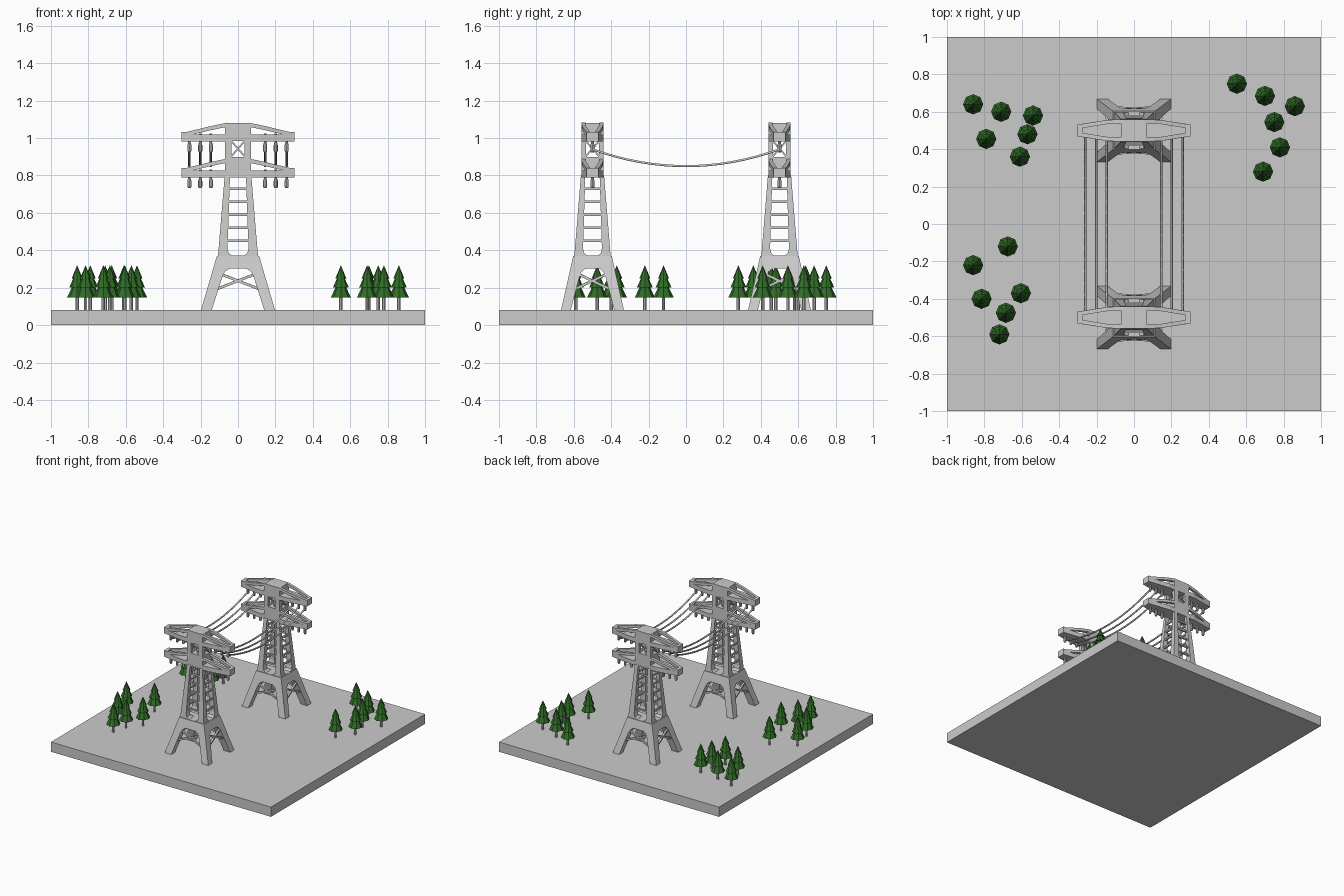
import bpy, bmesh, math
from mathutils import Vector, Matrix

if "Cube" in bpy.data.objects:
    bpy.data.objects.remove(bpy.data.objects["Cube"])

green = bpy.data.materials.new("pine_green")
green.diffuse_color = (0.03, 0.15, 0.02, 1)
green.use_nodes = True
green.node_tree.nodes["Principled BSDF"].inputs["Base Color"].default_value = green.diffuse_color


def finish(bm, name, mat=None):
    bmesh.ops.recalc_face_normals(bm, faces=bm.faces)
    me = bpy.data.meshes.new(name)
    bm.to_mesh(me)
    bm.free()
    ob = bpy.data.objects.new(name, me)
    bpy.context.collection.objects.link(ob)
    if mat:
        me.materials.append(mat)
    return ob


def loft(bm, a, b):
    """Closed solid between two matching rings of points."""
    va, vb = [bm.verts.new(p) for p in a], [bm.verts.new(p) for p in b]
    n = len(va)
    bm.faces.new(va)
    bm.faces.new(vb[::-1])
    for i in range(n):
        bm.faces.new((va[i], va[(i + 1) % n], vb[(i + 1) % n], vb[i]))


def frustum(bm, z0, x0, y0, z1, x1, y1):
    ring = lambda x, y, z: [(-x, -y, z), (x, -y, z), (x, y, z), (-x, y, z)]
    loft(bm, ring(x0, y0, z0), ring(x1, y1, z1))


def beam(bm, p, q, w, d):
    p, q = Vector(p), Vector(q)
    rot = (q - p).to_track_quat('Z', 'Y').to_matrix().to_4x4()
    m = Matrix.Translation((p + q) / 2) @ rot @ Matrix.Diagonal((w, d, (q - p).length, 1))
    bmesh.ops.create_cube(bm, size=1, matrix=m)


def cylinder(bm, x, y, z0, z1, r0, r1, n=8):
    bmesh.ops.create_cone(bm, cap_ends=True, segments=n, radius1=r0, radius2=r1, depth=z1 - z0,
                          matrix=Matrix.Translation((x, y, (z0 + z1) / 2)))


def cut(ob, half_profile, side, scale=1):
    """Cut a mirrored profile straight through, along y (or along x when side)."""
    pts = half_profile + [(-a, z) for a, z in half_profile[::-1]]
    bm = bmesh.new()
    if side:
        loft(bm, [(-.5, a * scale, z) for a, z in pts], [(.5, a * scale, z) for a, z in pts])
    else:
        loft(bm, [(a, -.5, z) for a, z in pts], [(a, .5, z) for a, z in pts])
    cutter = finish(bm, "cutter")
    cutter.hide_render = True
    mod = ob.modifiers.new("cut", 'BOOLEAN')
    mod.operation, mod.solver, mod.object = 'DIFFERENCE', 'EXACT', cutter
    bpy.context.view_layer.objects.active = ob
    bpy.ops.object.modifier_apply(modifier="cut")
    bpy.data.objects.remove(cutter)


def lerp(a, b, t):
    return a + (b - a) * t


# Ground slab
bm = bmesh.new()
frustum(bm, 0, 1, 1, .08, 1, 1)
finish(bm, "ground_slab")

parts = []

# Splayed legs with arches
bm = bmesh.new()
frustum(bm, .08, .198, .168, .37, .113, .103)
frustum_top = finish(bm, "splayed_legs")
arch = [(.15, .05), (.14, .08), (.085, .255), (.07, .285), (.045, .302)]
cut(frustum_top, arch, False)
cut(frustum_top, arch, True, .83)
parts.append(frustum_top)

# Tapered shaft with tall windows
bm = bmesh.new()
frustum(bm, .37, .107, .097, .8, .071, .062)
shaft = finish(bm, "tower_shaft")
window = [(.03, .371), (.05, .385), (.056, .41), (.043, .79)]
cut(shaft, window, False)
cut(shaft, window, True, .9)
parts.append(shaft)

# Head block with small windows
bm = bmesh.new()
frustum(bm, .8, .07, .06, 1.08, .07, .06)
head = finish(bm, "tower_head")
opening = [(.034, .9), (.034, .985)]
cut(head, opening, False)
cut(head, opening, True)
parts.append(head)

# Cross braces and ladder rungs on all four sides
bm = bmesh.new()
for s in (-1, 1):
    for side in (False, True):
        P = (lambda a, d, z: (s * d, a, z)) if side else (lambda a, d, z: (a, s * d, z))
        for z in (.45, .52, .59, .66, .73):
            t = (z - .37) / .43
            d = lerp(.107, .071, t) if side else lerp(.097, .062, t)
            a = lerp(.062, .05, t)
            beam(bm, P(-a, d - .014, z), P(a, d - .014, z), .013, .013)
        k = .83 if side else 1
        d0, d1 = (.148, .13) if side else (.125, .108)
        for m in (-1, 1):
            beam(bm, P(-m * .12 * k, d0, .19), P(m * .09 * k, d1, .272), .014, .014)
            dh = .06 if side else .05
            beam(bm, P(-m * .036, dh, .902), P(m * .036, dh, .984), .009, .009)
parts.append(finish(bm, "braces_and_rungs"))

# Cross arms: tapered plate, tip block and two converging struts
bm = bmesh.new()
for zb in (.79, .982):
    for s in (-1, 1):
        flat = lambda z: [(s * .06, -.06, z), (s * .12, -.06, z), (s * .3, -.032, z),
                          (s * .3, .032, z), (s * .12, .06, z), (s * .06, .06, z)]
        loft(bm, flat(zb), flat(zb + .036))
        tip = lambda x, h: [(s * x, -h, zb), (s * x, h, zb), (s * x, h, zb + .05), (s * x, -h, zb + .05)]
        loft(bm, tip(.275, .036), tip(.302, .032))
        for m in (-1, 1):
            strut = lambda x, y, z: [(s * x, m * y, zb + z), (s * x, m * (y - .022), zb + z),
                                     (s * x, m * (y - .022), zb + z - .022), (s * x, m * y, zb + z - .022)]
            loft(bm, strut(.06, .06, .1), strut(.145, .056, .082))
            loft(bm, strut(.145, .056, .082), strut(.295, .032, .046))
parts.append(finish(bm, "cross_arms"))

# Hanging insulators
bm = bmesh.new()
WX = [s * x for s in (-1, 1) for x in (.145, .202, .26)]
for zb in (.79, .982):
    for x in WX:
        cylinder(bm, x, 0, zb - .02, zb + .042, .007, .007)
        cylinder(bm, x, 0, zb - .02, zb - .008, .011, .008)
        cylinder(bm, x, 0, zb - .05, zb - .02, .011, .011)
        cylinder(bm, x, 0, zb - .058, zb - .05, .007, .011)
parts.append(finish(bm, "insulators"))

# Place both towers
for ob in parts:
    ob.location.y = -.5
    twin = ob.copy()
    twin.name = "back_" + ob.name
    ob.name = "front_" + ob.name
    twin.location.y = .5
    bpy.context.collection.objects.link(twin)

# Sagging wires
cu = bpy.data.curves.new("sagging_wires", 'CURVE')
cu.dimensions = '3D'
cu.bevel_depth, cu.bevel_resolution, cu.use_fill_caps = .0065, 1, True
for x in WX:
    sp = cu.splines.new('POLY')
    sp.points.add(16)
    for i, p in enumerate(sp.points):
        t = i / 8 - 1
        p.co = (x, t * .5, .85 + .09 * t * t, 1)
bpy.context.collection.objects.link(bpy.data.objects.new("sagging_wires", cu))

# Pine trees in three groups
groups = [(-.86, .64), (-.71, .6), (-.54, .58), (-.57, .48), (-.79, .455), (-.61, .36),
          (.55, .75), (.7, .685), (.86, .63), (.75, .545), (.78, .41), (.69, .28),
          (-.86, -.22), (-.675, -.12), (-.815, -.4), (-.605, -.37), (-.685, -.475), (-.72, -.59)]
trunks, crowns = bmesh.new(), bmesh.new()
for x, y in groups:
    cylinder(trunks, x, y, .075, .16, .009, .009)
    for z0, z1, r in ((.148, .26, .054), (.2, .295, .043), (.25, .32, .029)):
        cylinder(crowns, x, y, z0, z1, r, 0)
finish(trunks, "tree_trunks")
finish(crowns, "tree_crowns", green)
